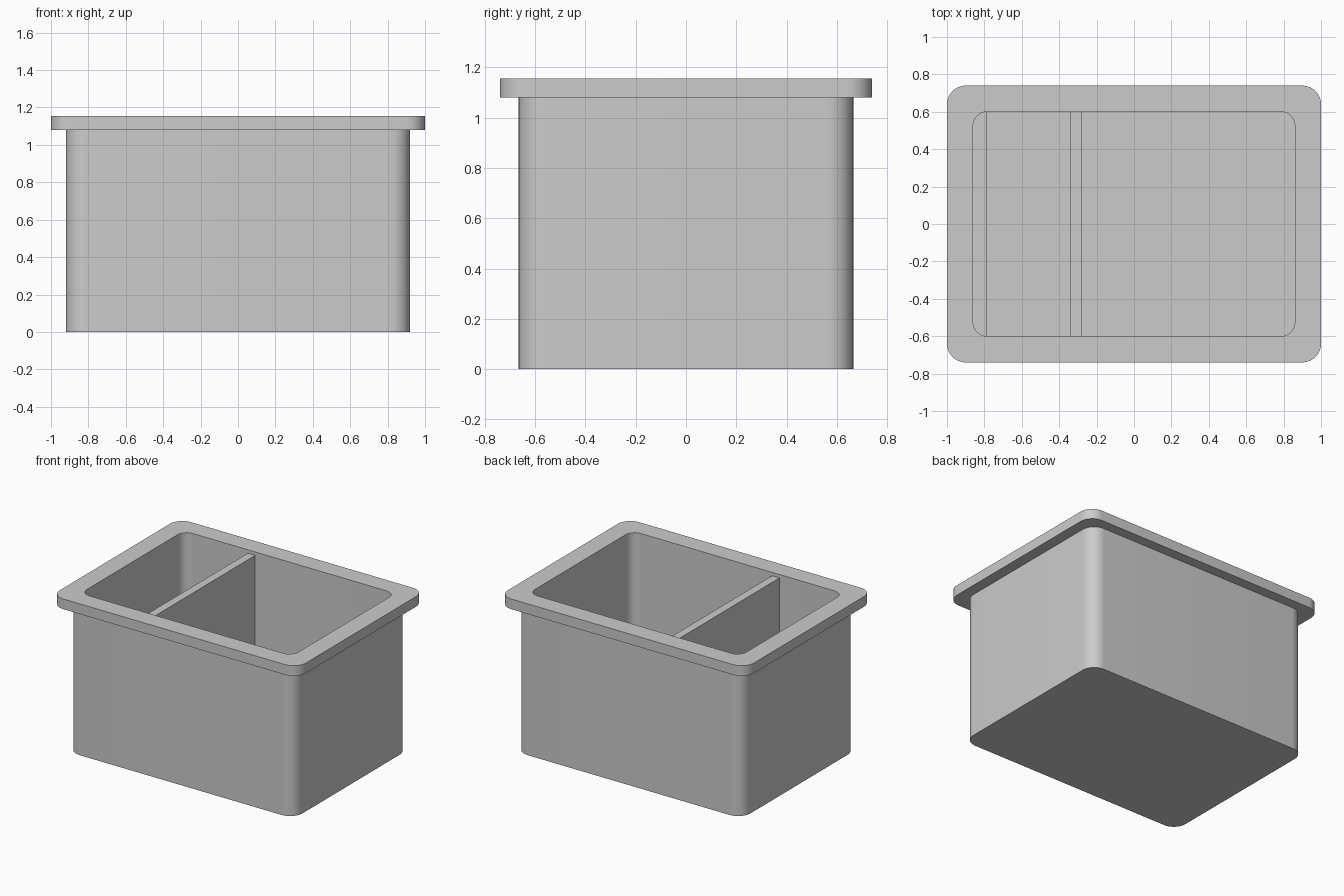
import bpy
import bmesh
from math import cos, sin, pi, radians

default = bpy.data.objects.get("Cube")
if default:
    bpy.data.objects.remove(default, do_unlink=True)

# Single grey finish
grey = bpy.data.materials.new("grey_plastic")
grey.use_nodes = True
colour = (0.6, 0.6, 0.6, 1)
grey.diffuse_color = colour
grey.node_tree.nodes["Principled BSDF"].inputs["Base Color"].default_value = colour

RIM_Z, TOP_Z, FLOOR_Z = 1.08, 1.155, 0.06
INNER_X, INNER_Y = 0.86, 0.6
STEPS = 12


def finish(name, bm):
    bmesh.ops.recalc_face_normals(bm, faces=bm.faces)
    mesh = bpy.data.meshes.new(name)
    bm.to_mesh(mesh)
    bm.free()
    mesh.materials.append(grey)
    obj = bpy.data.objects.new(name, mesh)
    bpy.context.collection.objects.link(obj)
    return obj


def rounded_ring(bm, half_x, half_y, radius, z):
    ring = []
    corners = ((1, 1), (-1, 1), (-1, -1), (1, -1))
    for quarter, (sx, sy) in enumerate(corners):
        for i in range(STEPS + 1):
            a = (quarter + i / STEPS) * pi / 2
            ring.append(bm.verts.new((sx * (half_x - radius) + radius * cos(a),
                                      sy * (half_y - radius) + radius * sin(a), z)))
    return ring


def block(name, x0, x1, half_y, z0, z1):
    bm = bmesh.new()
    bmesh.ops.create_cube(bm, size=1)
    for v in bm.verts:
        v.co = (x1 if v.co.x > 0 else x0,
                half_y if v.co.y > 0 else -half_y,
                z1 if v.co.z > 0 else z0)
    return finish(name, bm)


# Hollow tub with its overhanging rim, lofted from the base up and back inside
bm = bmesh.new()
sections = (
    (0.92, 0.665, 0.1, 0),
    (0.92, 0.665, 0.1, RIM_Z),
    (1.0, 0.74, 0.1, RIM_Z),
    (1.0, 0.74, 0.1, TOP_Z),
    (INNER_X, INNER_Y, 0.075, TOP_Z),
    (INNER_X, INNER_Y, 0.075, FLOOR_Z),
)
rings = [rounded_ring(bm, *s) for s in sections]
for low, high in zip(rings, rings[1:]):
    for i in range(len(low)):
        j = (i + 1) % len(low)
        bm.faces.new((low[i], low[j], high[j], high[i]))
bm.faces.new(rings[0])
bm.faces.new(rings[-1])
tub = finish("tub_with_rim", bm)
bpy.ops.object.select_all(action="DESELECT")
tub.select_set(True)
bpy.context.view_layer.objects.active = tub
bpy.ops.object.shade_smooth_by_angle(angle=radians(30))

# Divider wall, just below the rim
block("divider", -0.34, -0.28, INNER_Y, FLOOR_Z, 1.13)

# Thin raised floor of the small compartment
block("compartment_floor", -0.79, -0.34, INNER_Y, FLOOR_Z, FLOOR_Z + 0.02)
